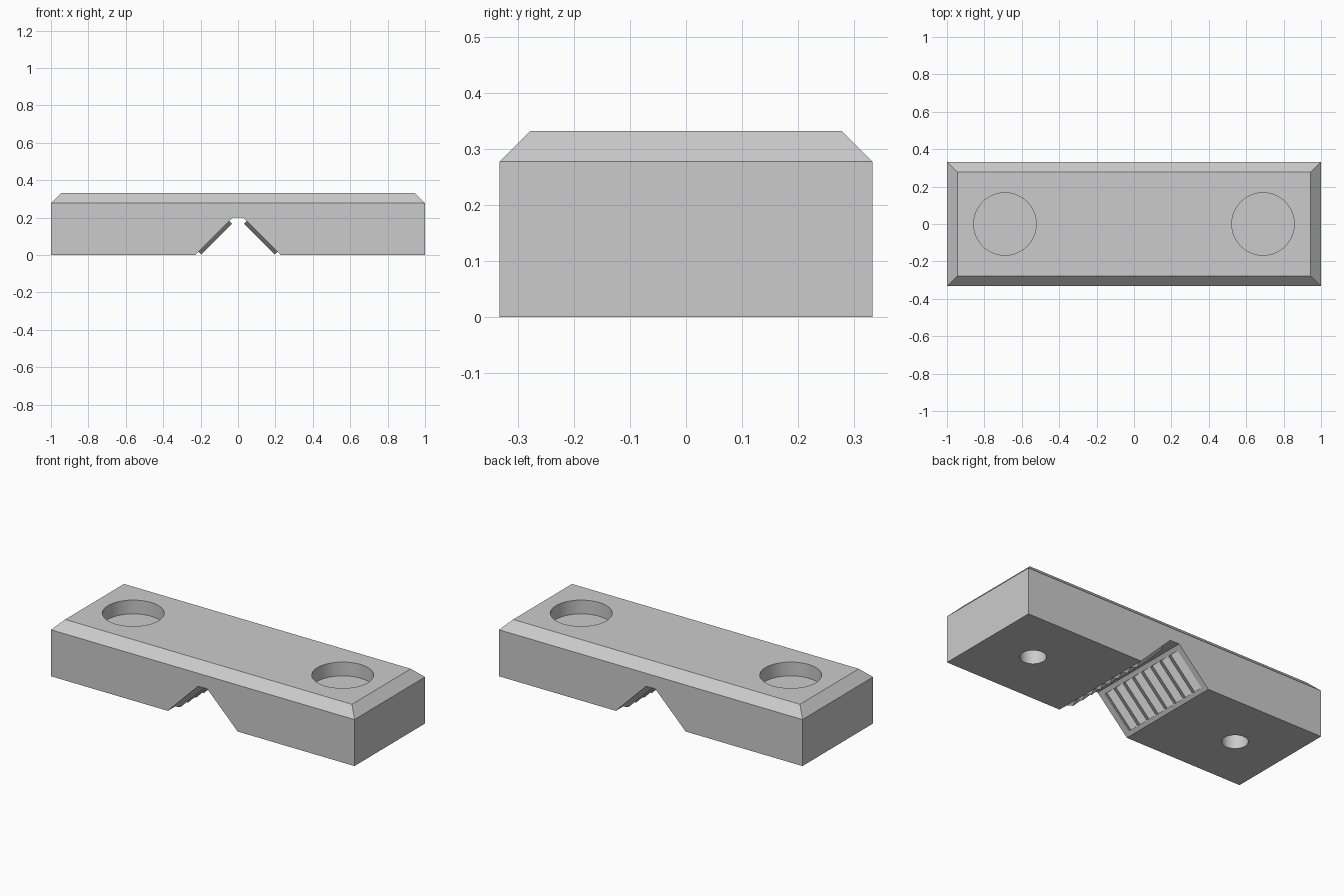
import bpy, bmesh, math
from mathutils import Vector

if "Cube" in bpy.data.objects:
    bpy.data.objects.remove(bpy.data.objects["Cube"], do_unlink=True)

HALF_X, HALF_Y, HEIGHT, CHAMFER = 1.0, 0.332, 0.332, 0.055
GROOVE_BOTTOM, GROOVE_TOP, GROOVE_H = 0.23, 0.03, 0.2
HOLE_X = 0.69
TEETH, TOOTH_H = 8, 0.021

grey = bpy.data.materials.new("plain grey")
grey.use_nodes = True
grey.diffuse_color = (0.6, 0.6, 0.6, 1)
grey.node_tree.nodes["Principled BSDF"].inputs["Base Color"].default_value = (0.6, 0.6, 0.6, 1)


def make_object(name, bm):
    bmesh.ops.recalc_face_normals(bm, faces=bm.faces)
    mesh = bpy.data.meshes.new(name)
    bm.to_mesh(mesh)
    bm.free()
    mesh.materials.append(grey)
    obj = bpy.data.objects.new(name, mesh)
    bpy.context.collection.objects.link(obj)
    return obj


def prism(name, outline, offset):
    """Extrude a closed outline along an offset vector."""
    bm = bmesh.new()
    face = bm.faces.new([bm.verts.new(p) for p in outline])
    new = bmesh.ops.extrude_face_region(bm, geom=[face])["geom"]
    bmesh.ops.translate(bm, vec=offset, verts=[v for v in new if isinstance(v, bmesh.types.BMVert)])
    return make_object(name, bm)


def cylinder(name, radius, x, z0, z1):
    bm = bmesh.new()
    bmesh.ops.create_cone(bm, cap_ends=True, segments=64, radius1=radius, radius2=radius, depth=z1 - z0)
    bmesh.ops.translate(bm, vec=(x, 0, (z0 + z1) / 2), verts=bm.verts)
    return make_object(name, bm)


# Body: box with chamfered top edges
bm = bmesh.new()
rings = []
for inset, z in ((0, 0), (0, HEIGHT - CHAMFER), (CHAMFER, HEIGHT)):
    x, y = HALF_X - inset, HALF_Y - inset
    rings.append([bm.verts.new((sx * x, sy * y, z)) for sx, sy in ((-1, -1), (1, -1), (1, 1), (-1, 1))])
for low, high in zip(rings, rings[1:]):
    for i in range(4):
        j = (i + 1) % 4
        bm.faces.new((low[i], low[j], high[j], high[i]))
bm.faces.new(rings[0])
bm.faces.new(rings[-1])
body = make_object("clamp_body", bm)

# V groove, counterbores and blind screw holes
over = 0.1
profile = [(-GROOVE_BOTTOM - over, -over), (GROOVE_BOTTOM + over, -over),
           (GROOVE_TOP, GROOVE_H), (-GROOVE_TOP, GROOVE_H)]
cutters = [prism("groove_cutter", [(x, -1, z) for x, z in profile], (0, 2, 0))]
for side in (-1, 1):
    cutters.append(cylinder("counterbore_cutter", 0.167, side * HOLE_X, 0.25, 0.5))
    cutters.append(cylinder("screw_hole_cutter", 0.07, side * HOLE_X, -0.1, 0.235))

bpy.context.view_layer.objects.active = body
for cutter in cutters:
    cutter.hide_render = True
    cut = body.modifiers.new("cut", "BOOLEAN")
    cut.operation, cut.solver, cut.object = "DIFFERENCE", "EXACT", cutter
    bpy.ops.object.modifier_apply(modifier=cut.name)
    bpy.data.objects.remove(cutter, do_unlink=True)

bpy.ops.object.select_all(action="DESELECT")
body.select_set(True)
bpy.ops.object.shade_smooth_by_angle(angle=math.radians(30))

# Gripping teeth: a zigzag strip on each slope of the groove
margin, reach = 0.025, HALF_Y - 0.035
pitch = 2 * reach / TEETH
for side, label in ((-1, "right"), (1, "left")):
    foot = Vector((side * GROOVE_BOTTOM, 0, 0))
    along = Vector((-side, 0, 1)).normalized()
    out = Vector((-side, 0, -1)).normalized()
    start = foot + along * margin
    length = GROOVE_H * math.sqrt(2) - 2 * margin
    outline = [start - out * 0.004 + Vector((0, y, 0)) for y in (reach, -reach)]
    for i in range(2 * TEETH + 1):
        height = TOOTH_H if i % 2 else 0
        outline.append(start + out * height + Vector((0, -reach + i * pitch / 2, 0)))
    prism(label + "_grip_teeth", outline, along * length)
